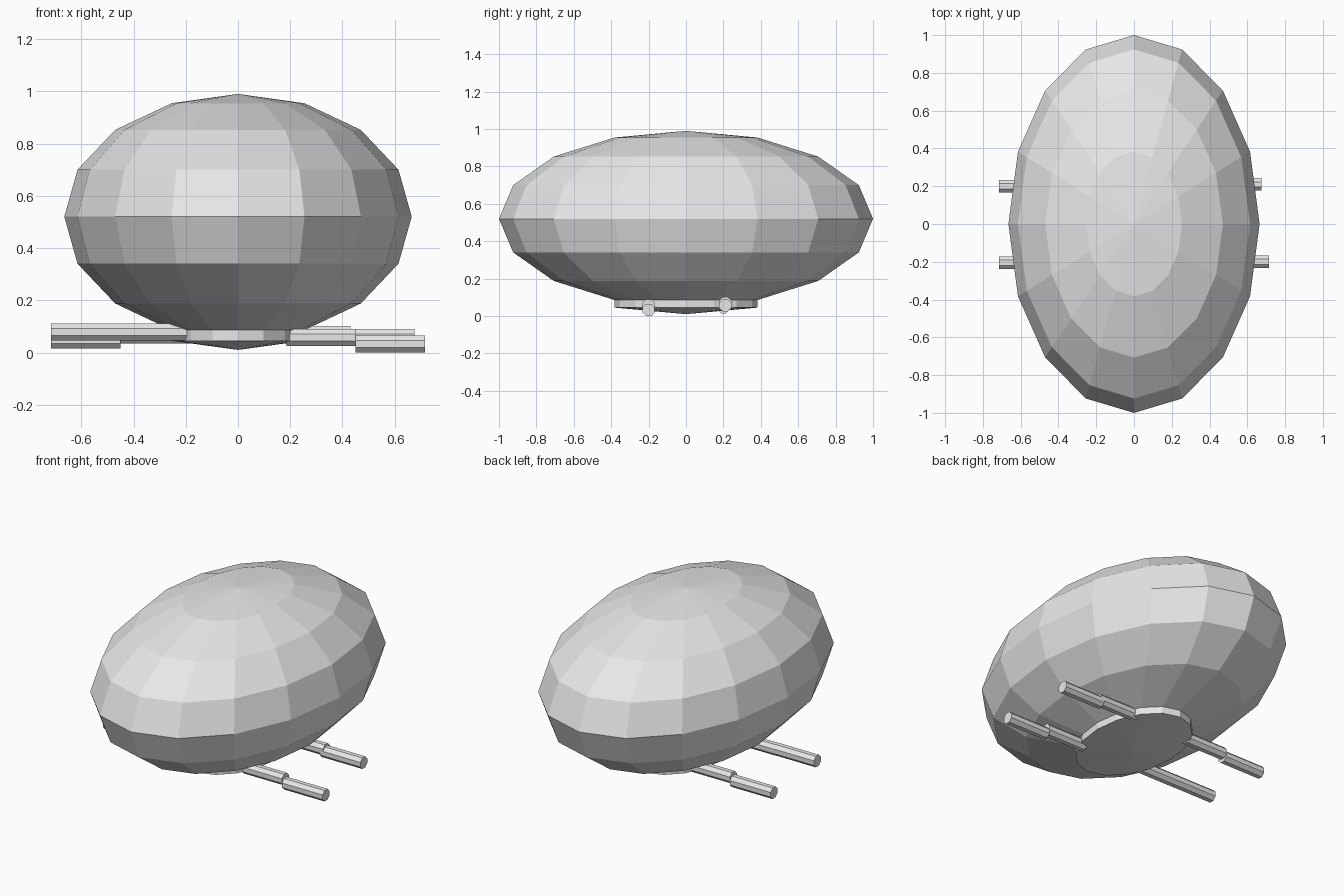
import bpy, bmesh, math
from mathutils import Matrix

if "Cube" in bpy.data.objects:
    bpy.data.objects.remove(bpy.data.objects["Cube"])

grey = bpy.data.materials.new("hull grey")
grey.diffuse_color = (0.8, 0.8, 0.8, 1)
grey.use_nodes = True
grey.node_tree.nodes["Principled BSDF"].inputs["Base Color"].default_value = grey.diffuse_color

SEGMENTS = 16
HALF_X, HALF_Y, HALF_Z, MID_Z = 0.665, 1.0, 0.47, 0.52
STEP = math.pi / 8


def finish(name, bm):
    bmesh.ops.recalc_face_normals(bm, faces=bm.faces)
    mesh = bpy.data.meshes.new(name)
    bm.to_mesh(mesh)
    bm.free()
    mesh.materials.append(grey)
    obj = bpy.data.objects.new(name, mesh)
    bpy.context.collection.objects.link(obj)
    return obj


def oval_lathe(name, profile):
    """Spin (radius, z) points round z into a faceted oval; radius 0 makes a tip."""
    bm = bmesh.new()
    rings = []
    for r, z in profile:
        count = SEGMENTS if r > 0 else 1
        rings.append([bm.verts.new((HALF_X * r * math.cos(2 * math.pi * i / SEGMENTS),
                                    HALF_Y * r * math.sin(2 * math.pi * i / SEGMENTS), z))
                      for i in range(count)])
    for a, b in zip(rings, rings[1:]):
        for i in range(SEGMENTS):
            j = (i + 1) % SEGMENTS
            corners = [a[i % len(a)], a[j % len(a)], b[j % len(b)], b[i % len(b)]]
            bm.faces.new(list(dict.fromkeys(corners)))
    return finish(name, bm)


def rod(name, x0, x1, y, z, radius=0.035):
    """Eight-sided rod lying along x with flats facing up and sideways."""
    bm = bmesh.new()
    place = (Matrix.Translation(((x0 + x1) / 2, y, z))
             @ Matrix.Rotation(math.pi / 2, 4, 'Y')
             @ Matrix.Rotation(math.pi / 8, 4, 'Z'))
    bmesh.ops.create_cone(bm, cap_ends=True, segments=8, radius1=radius,
                          radius2=radius, depth=abs(x1 - x0), matrix=place)
    return finish(name, bm)


# faceted egg-shaped hull, open where the belly plate begins
hull = [(math.sin(k * STEP) if k else 0, MID_Z + HALF_Z * math.cos(k * STEP))
        for k in range(8)]
oval_lathe("hull", hull)

# belly plate: short upright rim and shallow pointed underside
rim_r, rim_z = hull[-1]
oval_lathe("belly_plate", [(rim_r, rim_z), (rim_r, 0.045), (0, 0.01)])

# landing struts: inner and outer rod on each corner
rod("front_right_inner_strut", 0.185, 0.45, -0.2, 0.057)
rod("front_right_outer_strut", 0.45, 0.715, -0.2, 0.0325)
rod("back_right_inner_strut", 0.165, 0.43, 0.21, 0.069)
rod("back_right_outer_strut", 0.41, 0.675, 0.21, 0.057)
rod("front_left_inner_strut", -0.46, -0.195, -0.205, 0.078)
rod("front_left_outer_strut", -0.715, -0.45, -0.205, 0.079)
rod("back_left_inner_strut", -0.45, -0.185, 0.2, 0.067)
rod("back_left_outer_strut", -0.715, -0.45, 0.2, 0.047)
